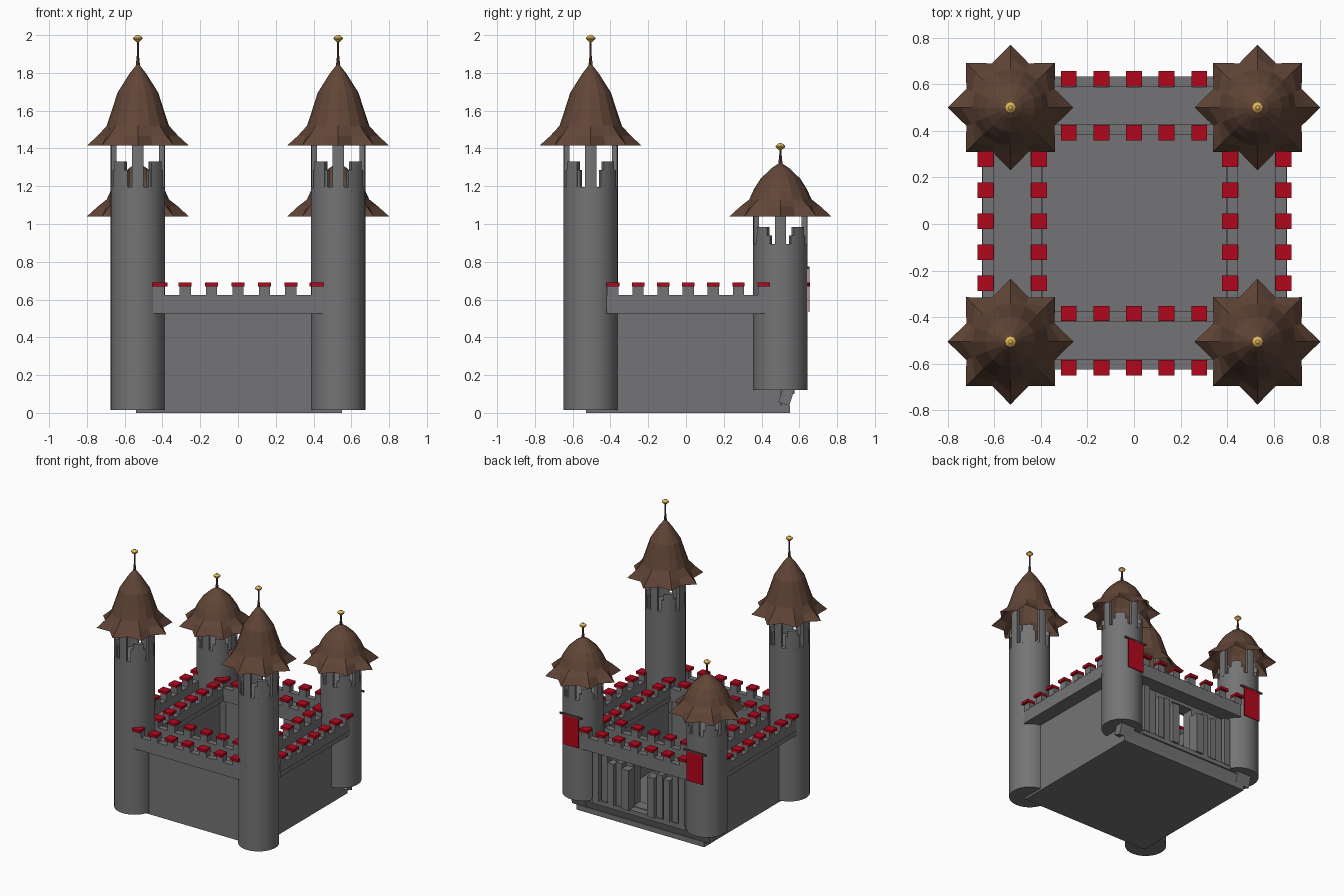
import bpy, bmesh
from math import sin, cos, pi, radians

if "Cube" in bpy.data.objects:
    bpy.data.objects.remove(bpy.data.objects["Cube"])


def material(name, rgb):
    m = bpy.data.materials.new(name)
    m.diffuse_color = (*rgb, 1)
    m.use_nodes = True
    m.node_tree.nodes["Principled BSDF"].inputs["Base Color"].default_value = m.diffuse_color
    return m


GREY = material("dark_grey", (0.175, 0.175, 0.18))
RED = material("red", (0.45, 0.002, 0.012))
BROWN = material("brown", (0.12, 0.06, 0.038))
GOLD = material("gold", (0.8, 0.5, 0.11))


def finish(name, bm, mat=GREY, smooth=False):
    bmesh.ops.recalc_face_normals(bm, faces=bm.faces)
    me = bpy.data.meshes.new(name)
    bm.to_mesh(me)
    bm.free()
    ob = bpy.data.objects.new(name, me)
    bpy.context.collection.objects.link(ob)
    me.materials.append(mat)
    if smooth:
        bpy.ops.object.select_all(action='DESELECT')
        ob.select_set(True)
        bpy.context.view_layer.objects.active = ob
        bpy.ops.object.shade_smooth_by_angle(angle=radians(30))
    return ob


def add_box(bm, x0, x1, y0, y1, z0, z1):
    vs = bmesh.ops.create_cube(bm, size=1)["verts"]
    for v in vs:
        v.co = ((x0 + x1) / 2 + v.co.x * (x1 - x0),
                (y0 + y1) / 2 + v.co.y * (y1 - y0),
                (z0 + z1) / 2 + v.co.z * (z1 - z0))


def boxes(name, specs, mat=GREY):
    bm = bmesh.new()
    for s in specs:
        add_box(bm, *s)
    return finish(name, bm, mat)


def add_lathe(bm, cx, cy, profile, n):
    """Rings of (radius, z), closed at both ends."""
    rings = [[bm.verts.new((cx + r * cos(2 * pi * i / n), cy + r * sin(2 * pi * i / n), z))
              for i in range(n)] for r, z in profile]
    for a, b in zip(rings, rings[1:]):
        for i in range(n):
            bm.faces.new((a[i], a[(i + 1) % n], b[(i + 1) % n], b[i]))
    bm.faces.new(rings[0])
    bm.faces.new(rings[-1])


def add_arc(bm, cx, cy, mid, half, r0, r1, z0, z1, n=4):
    """Curved block between two radii."""
    cols = []
    for i in range(n + 1):
        a = radians(mid - half + 2 * half * i / n)
        cols.append([bm.verts.new((cx + r * cos(a), cy + r * sin(a), z))
                     for r, z in ((r0, z0), (r1, z0), (r1, z1), (r0, z1))])
    for a, b in zip(cols, cols[1:]):
        for k in range(4):
            bm.faces.new((a[k], a[(k + 1) % 4], b[(k + 1) % 4], b[k]))
    bm.faces.new(cols[0])
    bm.faces.new(cols[-1])


# Towers: shaft, battlement ring, star-edged roof, spire and gold knob
def tower(tag, cx, cy, z0, deck, merlon, eave, roof, knob):
    bm = bmesh.new()
    add_lathe(bm, cx, cy, [(0.144, z0), (0.144, deck)], 32)
    finish(tag + "_tower_shaft", bm, smooth=True)

    bm = bmesh.new()
    for k in range(4):
        add_arc(bm, cx, cy, 90 * k, 12, 0.115, 0.144, deck - 0.01, eave + 0.05)
        add_arc(bm, cx, cy, 90 * k + 45, 15, 0.115, 0.144, deck - 0.01, merlon)
        add_arc(bm, cx, cy, 90 * k + 45, 22, 0.117, 0.142, deck - 0.01, merlon - 0.045)
    finish(tag + "_tower_battlements", bm, smooth=True)

    # The skirt flares into eight points, with folds running up between them
    bm = bmesh.new()
    n, rings = 16, []
    skirt = [(r, r, z) for r, z in roof] + [(0.213, 0.18, eave + 0.052), (0.27, 0.205, eave)]
    for tip, dip, z in skirt:
        rings.append([])
        for i in range(n):
            r, a = (dip if i % 2 else tip), 2 * pi * i / n
            rings[-1].append(bm.verts.new((cx + r * cos(a), cy + r * sin(a), z)))
    for a, b in zip(rings, rings[1:]):
        for i in range(n):
            bm.faces.new((a[i], b[i], b[(i + 1) % n], a[(i + 1) % n]))
    bm.faces.new(rings[0])
    finish(tag + "_tower_roof", bm, BROWN)

    bm = bmesh.new()
    add_lathe(bm, cx, cy, [(0.013, roof[0][1] - 0.02), (0.006, roof[0][1] + 0.05), (0.006, knob)], 8)
    finish(tag + "_tower_spire", bm, BROWN)
    bm = bmesh.new()
    add_lathe(bm, cx, cy, [(0.008, knob - 0.018), (0.025, knob - 0.002), (0.025, knob + 0.004),
                           (0.008, knob + 0.018)], 8)
    finish(tag + "_tower_knob", bm, GOLD)


tall = [(0.01, 1.84), (0.045, 1.795), (0.108, 1.695), (0.14, 1.595), (0.165, 1.52)]
low = [(0.01, 1.32), (0.045, 1.297), (0.105, 1.24), (0.14, 1.185), (0.165, 1.13)]
for side, s in (("left", -1), ("right", 1)):
    tower("front_" + side, s * 0.53, -0.505, 0.015, 1.195, 1.33, 1.415, tall, 1.982)
    tower("back_" + side, s * 0.53, 0.5, 0.12, 0.895, 0.985, 1.04, low, 1.41)

# Ground slab and courtyard floor
boxes("base_slab", [(-0.54, 0.55, -0.53, 0.55, 0, 0.04)])

# Wall bodies; the back wall is split around the gate
boxes("wall_bodies", [
    (-0.54, 0.54, -0.53, -0.42, 0.0, 0.55),
    (-0.54, -0.43, -0.53, 0.5, 0.0, 0.55),
    (0.43, 0.55, -0.53, 0.5, 0.0, 0.55),
    (-0.5, -0.09, 0.43, 0.52, 0.03, 0.55),
    (0.09, 0.5, 0.43, 0.52, 0.03, 0.55),
    (-0.1, 0.1, 0.43, 0.52, 0.03, 0.14),
    (-0.1, 0.1, 0.43, 0.52, 0.5, 0.55)])

# Overhanging walkways with outer and inner parapets
XE, YE = 0.45, 0.42
walk, parapet, merlons, caps = [], [], [], []
for c in (-0.5, 0.507):
    walk.append((-XE, XE, c - 0.125, c + 0.125, 0.525, 0.56))
    for s in (-1, 1):
        e = c + s * 0.103
        parapet.append((-XE, XE, e - 0.022, e + 0.022, 0.525, 0.625))
        for i in range(-3, 4):
            x, y = i * 0.14, c + s * 0.116
            merlons.append((x - 0.03, x + 0.03, e - 0.024, e + 0.024, 0.62, 0.675))
            caps.append((x - 0.034, x + 0.034, y - 0.033, y + 0.033, 0.67, 0.69))
for c in (-0.522, 0.527):
    walk.append((c - 0.13, c + 0.13, -YE, YE + 0.01, 0.525, 0.56))
    for s in (-1, 1):
        e = c + s * 0.104
        parapet.append((e - 0.024, e + 0.024, -YE, YE + 0.01, 0.525, 0.625))
        for i in range(-3, 4):
            x, y = c + s * 0.115, 0.012 + i * 0.133
            merlons.append((e - 0.026, e + 0.026, y - 0.03, y + 0.03, 0.62, 0.675))
            caps.append((x - 0.034, x + 0.034, y - 0.033, y + 0.033, 0.67, 0.69))
boxes("walkways", walk)
boxes("parapets", parapet)
boxes("wall_merlons", merlons)
boxes("merlon_caps", caps, RED)

# Pleated gate facade on the back, mirrored about the gate
pleats = []
for s in (-1, 1):
    for i, (w, d, top) in enumerate(((0.03, 0.59, 0.44), (0.026, 0.57, 0.47), (0.026, 0.58, 0.45),
                                     (0.026, 0.565, 0.49), (0.026, 0.58, 0.5))):
        x = s * (0.11 + i * 0.064)
        pleats.append((x - w, x + w, 0.51, d, 0.13, top))
boxes("gate_pleats", pleats)
boxes("gate_sill", [(-0.4, 0.4, 0.5, 0.575, 0.10, 0.135)])

# Leaning step under the gate and the corner brackets
for name, spec, z in (("gate_step", (-0.54, 0.55, -0.02, 0.02, -0.055, 0.05), 0.06),
                      ("left_tower_bracket", (-0.59, -0.47, -0.03, 0.03, -0.04, 0.045), 0.085),
                      ("right_tower_bracket", (0.47, 0.59, -0.03, 0.03, -0.04, 0.045), 0.085)):
    ob = boxes(name, [spec])
    ob.location = (0, 0.53, z)
    ob.rotation_euler.x = radians(-18)

# Hanging banners on the back towers
for side, s in (("left", -1), ("right", 1)):
    x = s * 0.53
    boxes(side + "_banner", [(x - 0.068, x + 0.068, 0.648, 0.653, 0.535, 0.762)], RED)
    boxes(side + "_banner_rod", [(x - 0.095, x + 0.095, 0.643, 0.655, 0.762, 0.774),
                                 (x - 0.01, x + 0.01, 0.62, 0.65, 0.762, 0.774)], BROWN)
